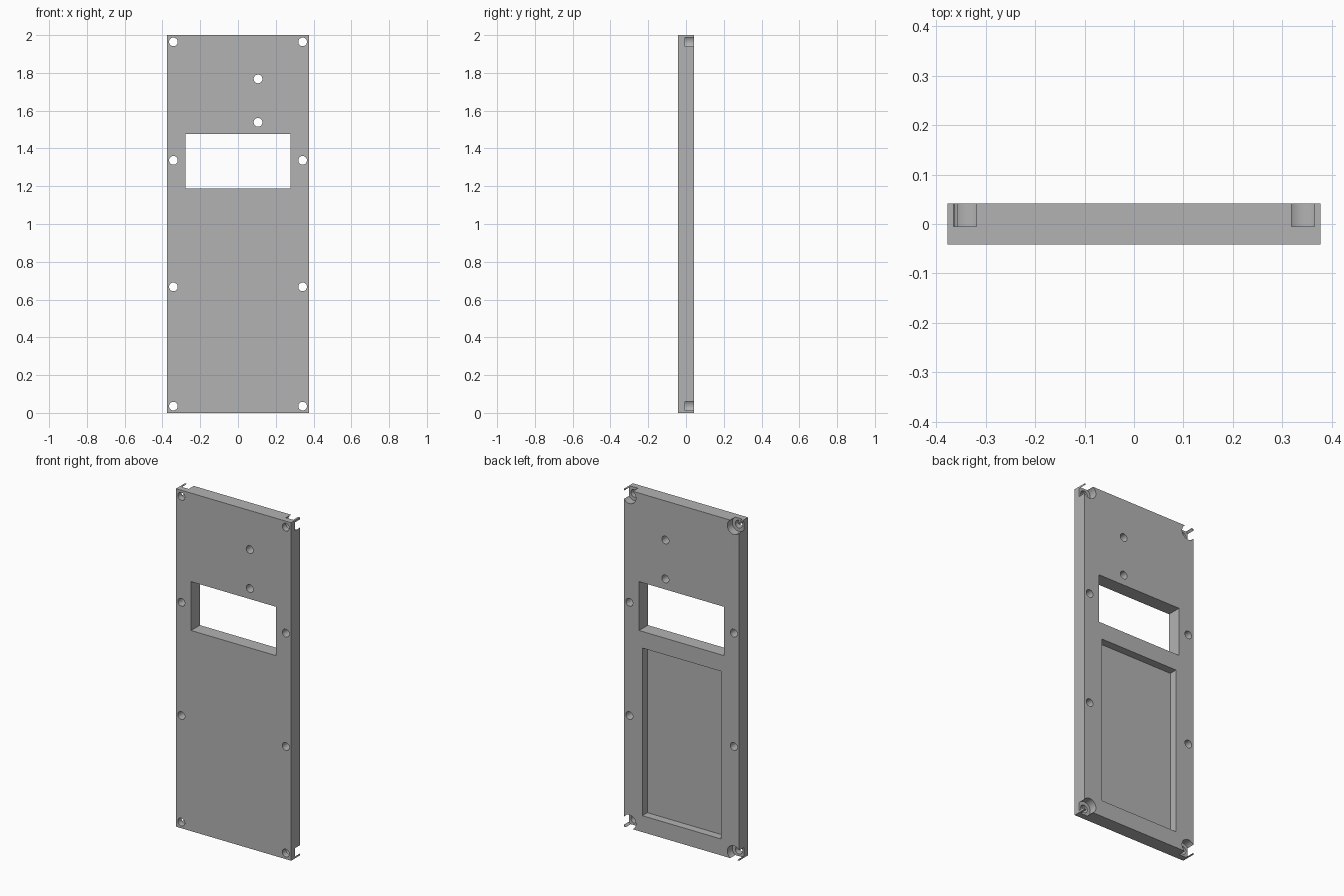
import bpy
import math

W, D, H = 0.754, 0.083, 2.0
BACK = D / 2
RECESS = 0.047          # depth of the pocket and counterbores

if "Cube" in bpy.data.objects:
    bpy.data.objects.remove(bpy.data.objects["Cube"], do_unlink=True)

grey = bpy.data.materials.new("plain grey")
grey.use_nodes = True
colour = (0.45, 0.45, 0.45, 1)
grey.diffuse_color = colour
grey.node_tree.nodes["Principled BSDF"].inputs["Base Color"].default_value = colour


def box(name, x, y, z):
    """Box from (min, max) pairs."""
    spans = (x, y, z)
    bpy.ops.mesh.primitive_cube_add(size=1, location=[(a + b) / 2 for a, b in spans])
    ob = bpy.context.object
    ob.name = name
    ob.scale = [b - a for a, b in spans]
    bpy.ops.object.transform_apply(location=True, rotation=True, scale=True)
    return ob


def bore(name, x, z, radius, y0, y1):
    """Cylinder along y."""
    bpy.ops.mesh.primitive_cylinder_add(vertices=48, radius=radius, depth=y1 - y0,
                                        location=(x, (y0 + y1) / 2, z),
                                        rotation=(math.pi / 2, 0, 0))
    ob = bpy.context.object
    ob.name = name
    bpy.ops.object.transform_apply(location=True, rotation=True, scale=True)
    return ob


def cut(target, cutter):
    cutter.hide_render = True
    mod = target.modifiers.new("cut", 'BOOLEAN')
    mod.operation = 'DIFFERENCE'
    mod.solver = 'EXACT'
    mod.object = cutter
    bpy.context.view_layer.objects.active = target
    bpy.ops.object.modifier_apply(modifier=mod.name)
    bpy.data.objects.remove(cutter, do_unlink=True)


# Panel
panel = box("front_panel", (-W / 2, W / 2), (-D / 2, D / 2), (0, H))
panel.data.materials.append(grey)

# Window through the panel, shallow pocket in the back
cut(panel, box("window_cutter", (-0.278, 0.278), (-0.2, 0.2), (1.187, 1.476)))
cut(panel, box("pocket_cutter", (-0.257, 0.257), (BACK - RECESS, 0.2), (0.097, 1.089)))

# Corner counterbores that break out through the edges
for x in (-0.342, 0.342):
    for z in (0.036, H - 0.036):
        cut(panel, bore("counterbore_cutter", x, z, 0.0428, BACK - RECESS, 0.2))

# Screw holes along both sides, and two holes above the window
holes = [(s * 0.342, z) for s in (-1, 1) for z in (0.036, 0.667, 1.337, H - 0.036)]
holes += [(0.106, 1.538), (0.106, 1.768)]
for x, z in holes:
    cut(panel, bore("hole_cutter", x, z, 0.023, -0.2, 0.2))

# Smooth hole walls, sharp edges
bpy.ops.object.select_all(action='DESELECT')
panel.select_set(True)
bpy.context.view_layer.objects.active = panel
bpy.ops.object.shade_smooth_by_angle(angle=math.radians(30))
